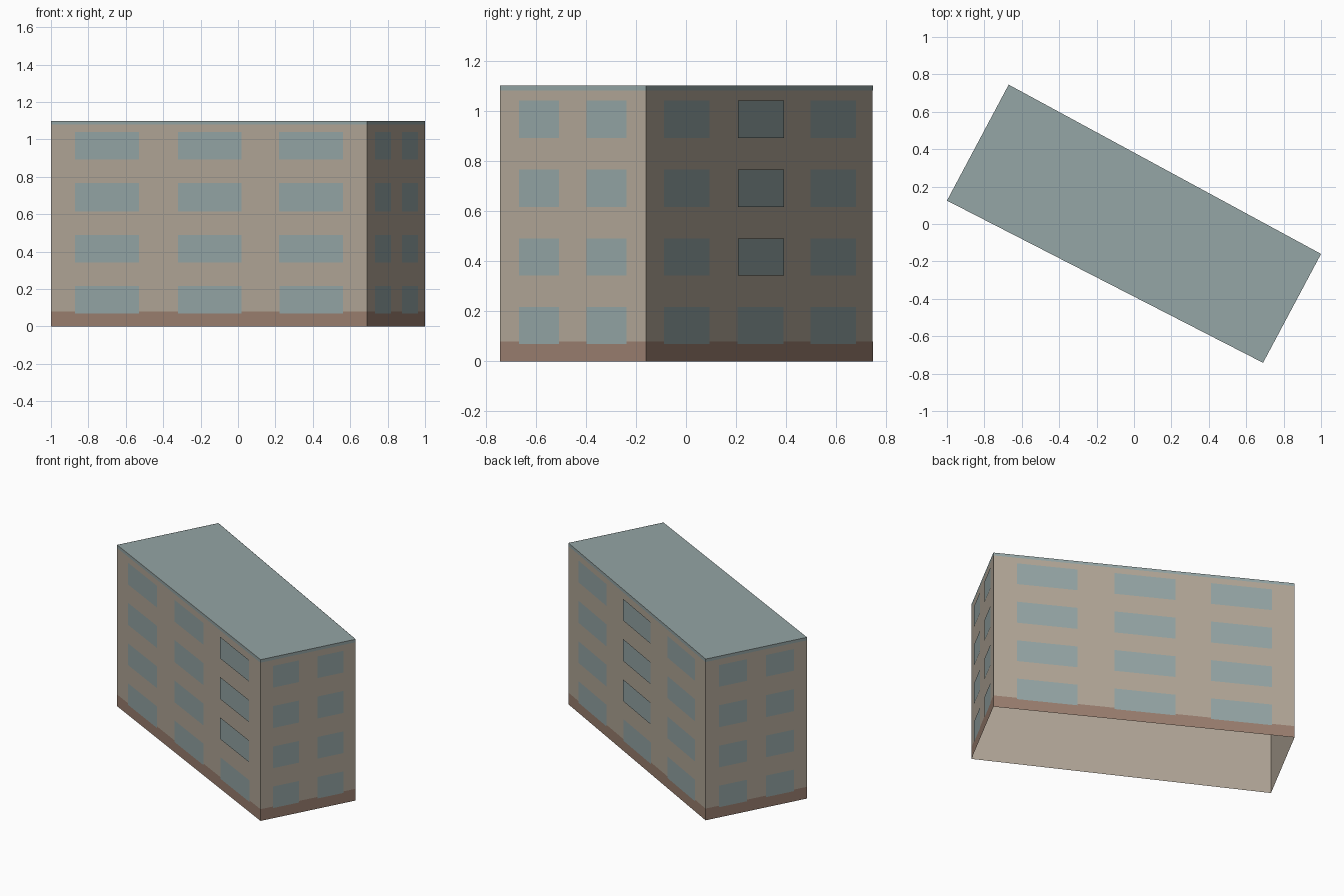
import bpy
import bmesh
from mathutils import Vector

if "Cube" in bpy.data.objects:
    bpy.data.objects.remove(bpy.data.objects["Cube"], do_unlink=True)


def material(name, srgb):
    colour = [(c / 255) ** 2.2 for c in srgb] + [1]
    mat = bpy.data.materials.new(name)
    mat.use_nodes = True
    mat.diffuse_color = colour
    mat.node_tree.nodes["Principled BSDF"].inputs["Base Color"].default_value = colour
    return mat


BEIGE = material("beige plaster", (176, 165, 150))
BROWN = material("brown plinth", (153, 126, 111))
BLUE = material("grey blue", (147, 164, 164))

HEIGHT = 1.1
# footprint, counter-clockwise: front wall, right end, back wall, left end
CORNERS = [Vector(p) for p in ((-1, 0.125), (0.69, -0.742), (1, -0.16), (-0.67, 0.745))]
ROWS = [(0.07, 0.217), (0.342, 0.49), (0.616, 0.766), (0.892, 1.04)]
LONG = [(0.077, 0.279), (0.402, 0.604), (0.723, 0.925)]
SHORT = [(0.13, 0.405), (0.595, 0.87)]


def finish(name, bm, mat):
    mesh = bpy.data.meshes.new(name)
    bm.to_mesh(mesh)
    bm.free()
    mesh.materials.append(mat)
    bpy.context.collection.objects.link(bpy.data.objects.new(name, mesh))


def wall_quad(bm, side, span, heights, offset=0.0):
    """Outward-facing quad on one wall, span given as fractions of its length."""
    a, b = CORNERS[side], CORNERS[(side + 1) % 4]
    run = b - a
    out = Vector((run.y, -run.x)).normalized() * offset
    p, q = a + run * span[0] + out, a + run * span[1] + out
    lo, hi = heights
    bm.faces.new([bm.verts.new((v.x, v.y, z))
                  for v, z in ((p, lo), (q, lo), (q, hi), (p, hi))])


def bands(name, mat, heights, offset):
    bm = bmesh.new()
    for side in range(4):
        wall_quad(bm, side, (0, 1), heights, offset)
    bmesh.ops.remove_doubles(bm, verts=bm.verts, dist=0.0001)
    finish(name, bm, mat)


# hollow shell, open underneath, with thin painted bands
bands("walls", BEIGE, (0, HEIGHT), 0)
bands("plinth", BROWN, (0, 0.08), 0.001)
bands("roof_trim", BLUE, (1.08, HEIGHT), 0.001)

# flat roof
bm = bmesh.new()
bm.faces.new([bm.verts.new((c.x, c.y, HEIGHT)) for c in CORNERS])
finish("roof", bm, BLUE)

# windows, a few of which stand slightly proud
for side, wall in enumerate(("front", "right", "back", "left")):
    bm = bmesh.new()
    for col, span in enumerate(SHORT if side % 2 else LONG):
        for row, heights in enumerate(ROWS):
            proud = row > 0 and (side, col) in ((0, 2), (2, 1))
            wall_quad(bm, side, span, heights, 0.005 if proud else 0.002)
    finish(wall + "_windows", bm, BLUE)
